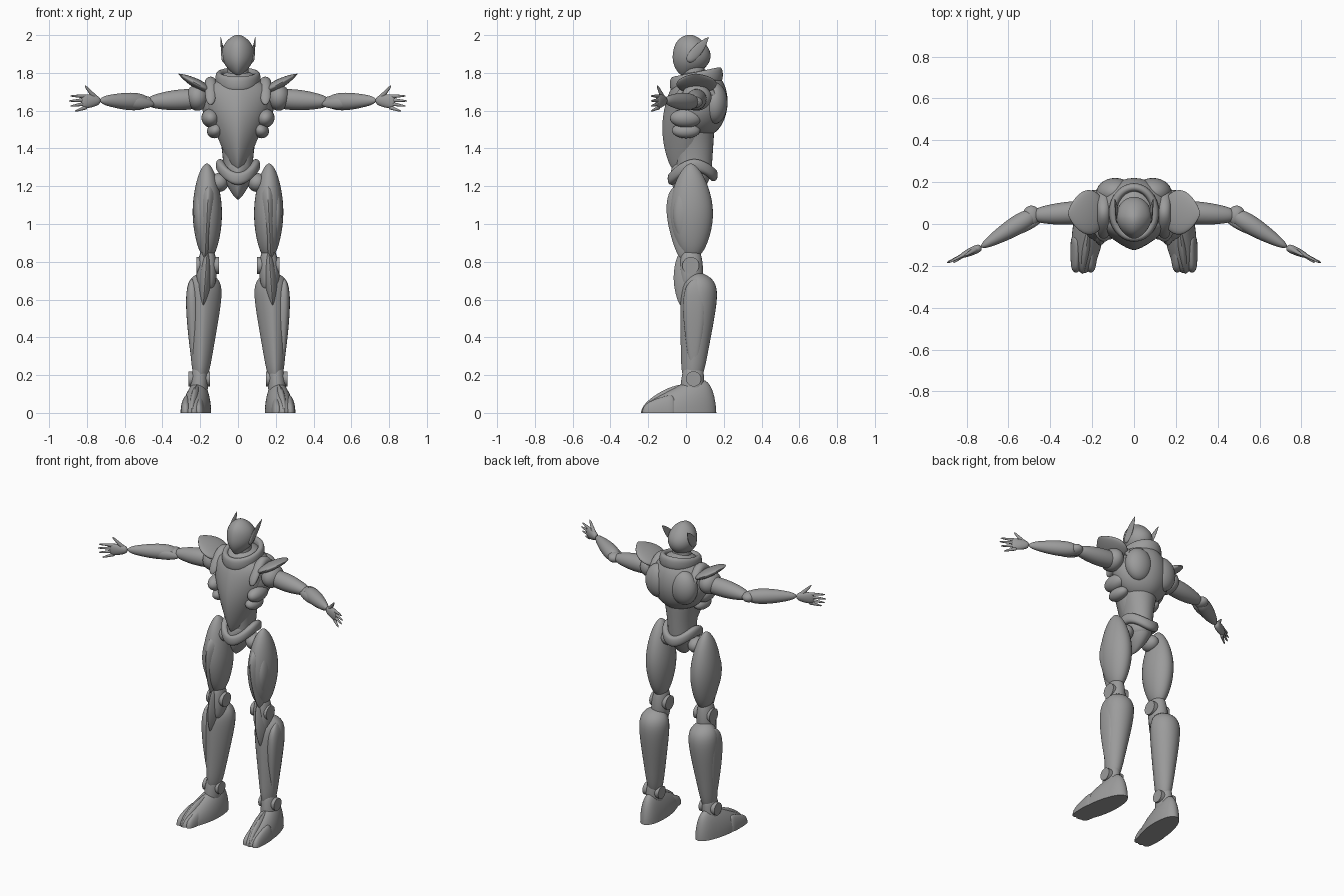
import bpy, bmesh
from math import sin, cos, pi, radians, copysign
from mathutils import Vector, Matrix

cube = bpy.data.objects.get("Cube")
if cube:
    bpy.data.objects.remove(cube, do_unlink=True)

grey = bpy.data.materials.new("armour grey")
grey.use_nodes = True
shade = (.33, .33, .33, 1)
grey.diffuse_color = shade
grey.node_tree.nodes["Principled BSDF"].inputs["Base Color"].default_value = shade


def finish(name, bm, mirror):
    """Turn a bmesh into a smooth object, mirrored across x when paired."""
    bmesh.ops.recalc_face_normals(bm, faces=bm.faces)
    mesh = bpy.data.meshes.new(name)
    bm.to_mesh(mesh)
    bm.free()
    mesh.materials.append(grey)
    mesh.shade_smooth()
    mesh.set_sharp_from_angle(angle=radians(42))
    obj = bpy.data.objects.new(name, mesh)
    bpy.context.collection.objects.link(obj)
    if mirror:
        modifier = obj.modifiers.new("Mirror", "MIRROR")
        modifier.use_mirror_merge = False


def section(front, back, count=32):
    """Unit outline; a low power gives a ridge, a high power a box."""
    outline = []
    for k in range(count):
        c, s = cos(2 * pi * k / count), sin(2 * pi * k / count)
        power = 2 / (front if s > 0 else back)
        outline.append((copysign(abs(c) ** power, c), copysign(abs(s) ** power, s)))
    return outline


def skin(name, rings, mirror, closed=False):
    """Bridge rings of points, then cap the ends or join them up."""
    bm = bmesh.new()
    loops = [[bm.verts.new(point) for point in ring] for ring in rings]
    for a, b in zip(loops, loops[1:] + (loops[:1] if closed else [])):
        for k in range(len(a)):
            bm.faces.new((a[k - 1], a[k], b[k], b[k - 1]))
    if not closed:
        bm.faces.new(loops[0])
        bm.faces.new(loops[-1])
    finish(name, bm, mirror)


def limb(name, a, b, start, end, swell=(0, 0), bow=(0, 0, 0), peak=(1, 1),
         front=2, back=2, blunt=8, mirror=True, steps=28):
    """Round-ended spindle from a to b. Radii are (across, front to back);
    swell thickens and bow bends it, soonest where peak is low."""
    a, b, bow = Vector(a), Vector(b), Vector(bow)
    path = (b - a).normalized()
    facing = Vector((0, 0, 1)) if abs(path.y) > .7 else Vector((0, -1, 0))
    across = path.cross(facing).normalized()
    forward = across.cross(path)
    rings = []
    for i in range(steps + 1):
        t = (1 - cos(pi * i / steps)) / 2
        dome = max(1 - abs(2 * t - 1) ** blunt, .002) ** .5
        wave = [sin(pi * t ** p) for p in peak]
        wide, deep = (dome * (start[k] * (1 - t) + end[k] * t + swell[k] * wave[k]) for k in (0, 1))
        centre = a.lerp(b, t) + bow * wave[1]
        ring = [centre + across * u * wide + forward * v * deep for u, v in section(front, back)]
        rings.append([(p.x, p.y, max(p.z, 0)) for p in ring])
    skin(name, rings, mirror)


def hoop(name, centre, radii, band, side_rise=0, back_rise=0, count=48):
    """Band around the body, lifted at the sides or the back."""
    rings = []
    for k in range(count):
        s, c = sin(2 * pi * k / count), cos(2 * pi * k / count)
        middle = Vector(centre) + Vector((radii[0] * s, -radii[1] * c, side_rise * s * s - back_rise * c))
        rings.append([middle + Vector((s * u * band[0], -c * u * band[0], v * band[1]))
                      for u, v in section(2.5, 2.5, 20)])
    skin(name, rings, mirror=False, closed=True)


def ball(name, centre, radii, tilt=0):
    bm = bmesh.new()
    place = Matrix.Translation(centre) @ Matrix.Rotation(tilt, 4, "Y") @ Matrix.Diagonal((*radii, 1))
    bmesh.ops.create_uvsphere(bm, u_segments=28, v_segments=16, radius=1, matrix=place)
    finish(name, bm, mirror=True)


def disc(name, centre, radius, depth):
    """Round joint cap facing sideways."""
    bm = bmesh.new()
    place = Matrix.Translation(centre) @ Matrix.Rotation(pi / 2, 4, "Y")
    bmesh.ops.create_cone(bm, cap_ends=True, segments=28, radius1=radius, radius2=radius,
                          depth=depth, matrix=place)
    finish(name, bm, mirror=True)


# Joints that the limbs share
shoulder, elbow, wrist = (.19, .06, 1.665), (.49, .04, 1.645), (.73, -.11, 1.655)
hip, knee, ankle = (.165, .025, 1.32), (.16, .025, .78), (.205, .04, .18)

# Head, ear fins, neck and raised collar
limb("head", (0, .035, 2), (0, -.015, 1.785), start=(.05, .06), end=(.03, .05), swell=(.045, .045),
     bow=(0, .02, 0), front=1.7, blunt=4, mirror=False)
limb("ear_fins", (.075, .01, 1.86), (.092, .12, 1.99), start=(.012, .02), end=(.002, .003), swell=(0, .015))
limb("neck", (0, .04, 1.88), (0, .05, 1.66), start=(.05, .05), end=(.07, .07), mirror=False)
hoop("collar", (0, .055, 1.765), radii=(.1, .12), band=(.02, .04), back_rise=.025)

# Torso
limb("ribcage", (0, .075, 1.82), (0, .065, 1.455), start=(.08, .1), end=(.1, .09), swell=(.1, .055),
     back=1.8, blunt=6, mirror=False)
limb("chest_plate", (0, 0, 1.78), (0, -.01, 1.25), start=(.08, .06), end=(.02, .06), swell=(.1, .06),
     peak=(.5, 1), front=1.5, mirror=False)
limb("waist", (0, .045, 1.58), (0, .04, 1.2), start=(.13, .11), end=(.08, .09), swell=(-.02, 0),
     front=2.4, mirror=False)
ball("upper_ribs", (.145, 0, 1.56), (.048, .085, .05), tilt=.5)
ball("lower_ribs", (.12, 0, 1.495), (.045, .075, .04), tilt=.5)
ball("shoulder_blades", (.09, .15, 1.64), (.09, .07, .11))

# Pelvis
hoop("hip_belt", (0, .035, 1.25), radii=(.095, .11), band=(.022, .033), side_rise=.06, back_rise=.01)
limb("pelvis", (0, .04, 1.32), (0, -.02, 1.13), start=(.09, .1), end=(.01, .03), swell=(.015, .03),
     front=1.6, mirror=False)
ball("hip_joints", (.1, .03, 1.22), (.05, .06, .05))

# Shoulders
limb("shoulder_bands", (.145, -.07, 1.64), (.145, .18, 1.64), start=(.03, .03), end=(.03, .03), bow=(0, 0, .11))
limb("shoulder_pads", (.14, .06, 1.7), (.315, .05, 1.795), start=(.02, .07), end=(.005, .03),
     swell=(.012, .055), blunt=6)
ball("shoulder_joints", (.215, .055, 1.67), (.06, .08, .07))

# Arms
limb("upper_arms", shoulder, elbow, start=(.05, .05), end=(.025, .03), swell=(.015, .013))
ball("elbows", elbow, (.042, .048, .032))
limb("forearms", (.47, .05, 1.645), wrist, start=(.025, .03), end=(.02, .016), swell=(.023, .02), peak=(.7, .7))
limb("elbow_guards", (.44, .02, 1.635), (.64, -.06, 1.65), start=(.012, .01), end=(.01, .01), swell=(.022, .015))

# Hands
limb("palms", wrist, (.83, -.155, 1.648), start=(.02, .018), end=(.035, .01), swell=(.007, .005))
for i, finger in enumerate(("index", "middle", "ring", "little")):
    reach = .895 - .008 * abs(i - 1) ** 2
    limb(finger + "_fingers", (.8, -.14, 1.676 - .019 * i), (reach, -.185, 1.678 - .027 * i),
         start=(.012, .01), end=(.004, .004), steps=12)
limb("thumbs", (.75, -.118, 1.66), (.81, -.152, 1.732), start=(.016, .014), end=(.005, .005), steps=12)

# Thighs with armour on the front and outer side
limb("thighs", hip, (.16, .03, .81), start=(.03, .04), end=(.035, .05), swell=(.045, .07))
limb("thigh_front_plates", (.155, -.02, 1.22), (.175, -.01, .81), start=(.025, .04), end=(.015, .03),
     swell=(.025, .05), peak=(.6, .7), front=1.5)
limb("thigh_side_plates", (.2, .01, 1.22), (.19, 0, .88), start=(.01, .03), end=(.01, .02),
     swell=(.03, .05), front=2.5, back=2.5)

# Knees
limb("knees", (.16, .025, .88), (.17, .03, .64), start=(.03, .045), end=(.04, .05), swell=(.018, .015), front=2.4)
disc("knee_discs", knee, radius=.045, depth=.12)
limb("knee_guards", (.163, 0, .86), (.185, 0, .55), start=(.015, .04), end=(.01, .03), swell=(.022, .03), front=1.4)

# Shins and calves
limb("calves", (.175, .05, .745), (.2, .03, .15), start=(.05, .045), end=(.038, .055), swell=(.046, .05),
     bow=(0, .022, 0), peak=(.4, .4), front=1.6)
limb("shin_side_plates", (.245, .05, .71), (.23, .04, .23), start=(.012, .03), end=(.012, .02),
     swell=(.022, .035), peak=(.6, .6), front=2.5, back=2.5)

# Ankles and feet
limb("ankles", (.2, .04, .25), (.21, .03, .08), start=(.036, .05), end=(.046, .062), swell=(.005, .005))
disc("ankle_discs", ankle, radius=.04, depth=.115)
limb("feet", (.195, .16, 0), (.245, -.235, 0), start=(.04, .1), end=(.04, .045), swell=(.035, .09), peak=(1, .5))
limb("foot_ridges", (.205, .05, .02), (.247, -.238, 0), start=(.02, .14), end=(.012, .035), swell=(.02, .03),
     front=1.8)
for side, offset in (("inner", -.035), ("outer", .035)):
    limb(side + "_toes", (.235 + offset, -.05, 0), (.243 + offset, -.232, 0), start=(.03, .1), end=(.02, .04),
         swell=(.005, .01), steps=16)
